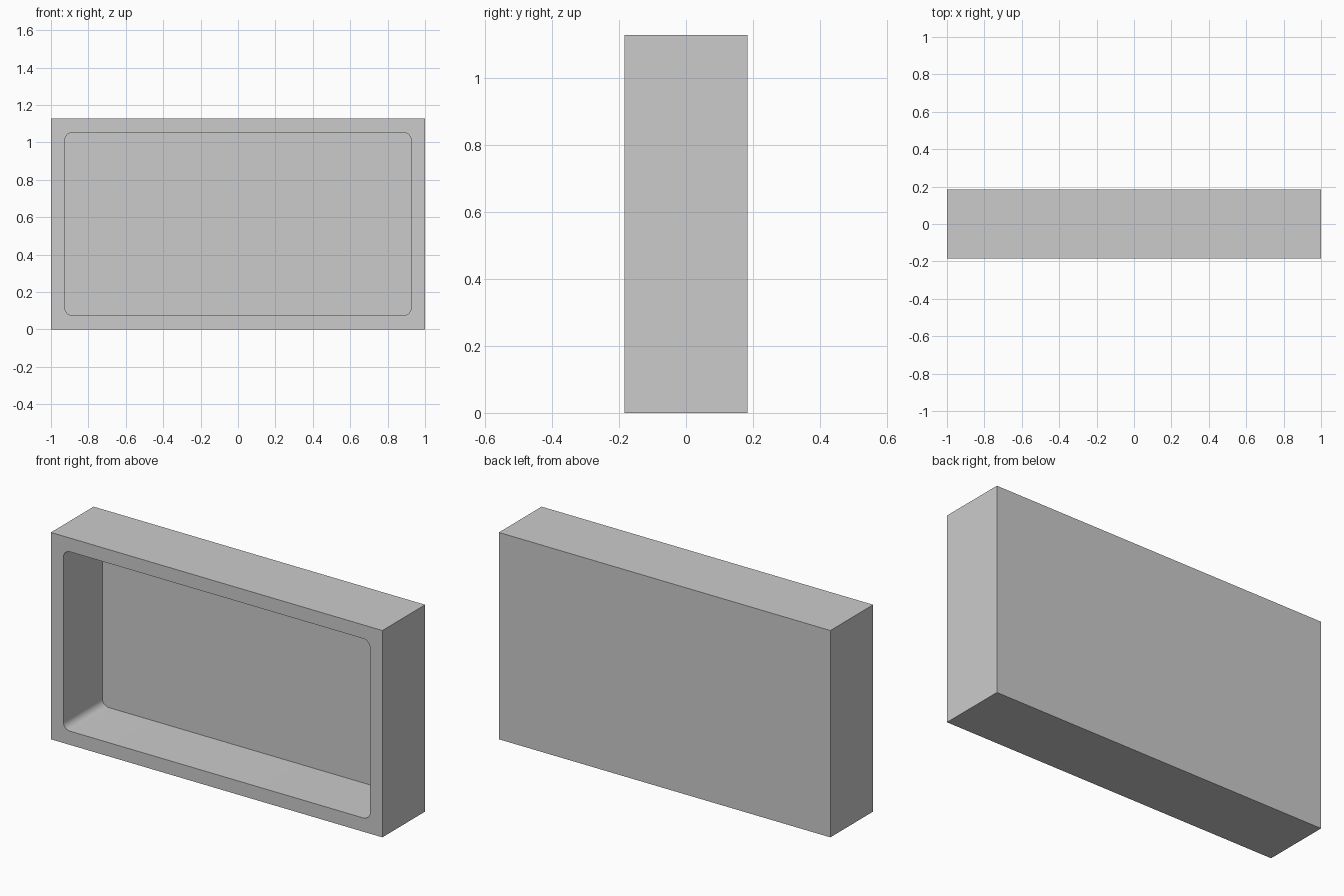
import bpy, bmesh, math
from mathutils import Vector

if "Cube" in bpy.data.objects:
    bpy.data.objects.remove(bpy.data.objects["Cube"])

W, D, H = 2.0, 0.368, 1.128        # outer size
RIM, BACK, RADIUS = 0.075, 0.032, 0.04


def box(name, lo, hi, radius=0.0):
    """Box between two corners, optionally rounding the edges that run along y."""
    lo, hi = Vector(lo), Vector(hi)
    bm = bmesh.new()
    bmesh.ops.create_cube(bm, size=1)
    for v in bm.verts:
        v.co = Vector((lo[i] + (v.co[i] + 0.5) * (hi[i] - lo[i]) for i in range(3)))
    if radius:
        edges = [e for e in bm.edges
                 if abs(e.verts[0].co.y - e.verts[1].co.y) > 1e-4]
        bmesh.ops.bevel(bm, geom=edges, offset=radius, segments=10,
                        profile=0.5, affect='EDGES')
    mesh = bpy.data.meshes.new(name)
    bm.to_mesh(mesh)
    bm.free()
    obj = bpy.data.objects.new(name, mesh)
    bpy.context.collection.objects.link(obj)
    return obj


# Solid outer block
tray = box("open_front_box", (-W / 2, -D / 2, 0), (W / 2, D / 2, H))

# Rounded recess opening at the front, leaving a thin back panel
cutter = box("recess_cutter", (-W / 2 + RIM, -D / 2 - 0.1, RIM),
             (W / 2 - RIM, D / 2 - BACK, H - RIM), RADIUS)
cutter.hide_render = True

cut = tray.modifiers.new("recess", 'BOOLEAN')
cut.operation = 'DIFFERENCE'
cut.solver = 'EXACT'
cut.object = cutter

# Apply the cut, drop the helper and smooth only the rounded corners
bpy.context.view_layer.objects.active = tray
tray.select_set(True)
bpy.ops.object.modifier_apply(modifier=cut.name)
bpy.data.objects.remove(cutter, do_unlink=True)
bpy.ops.object.shade_smooth_by_angle(angle=math.radians(30))
